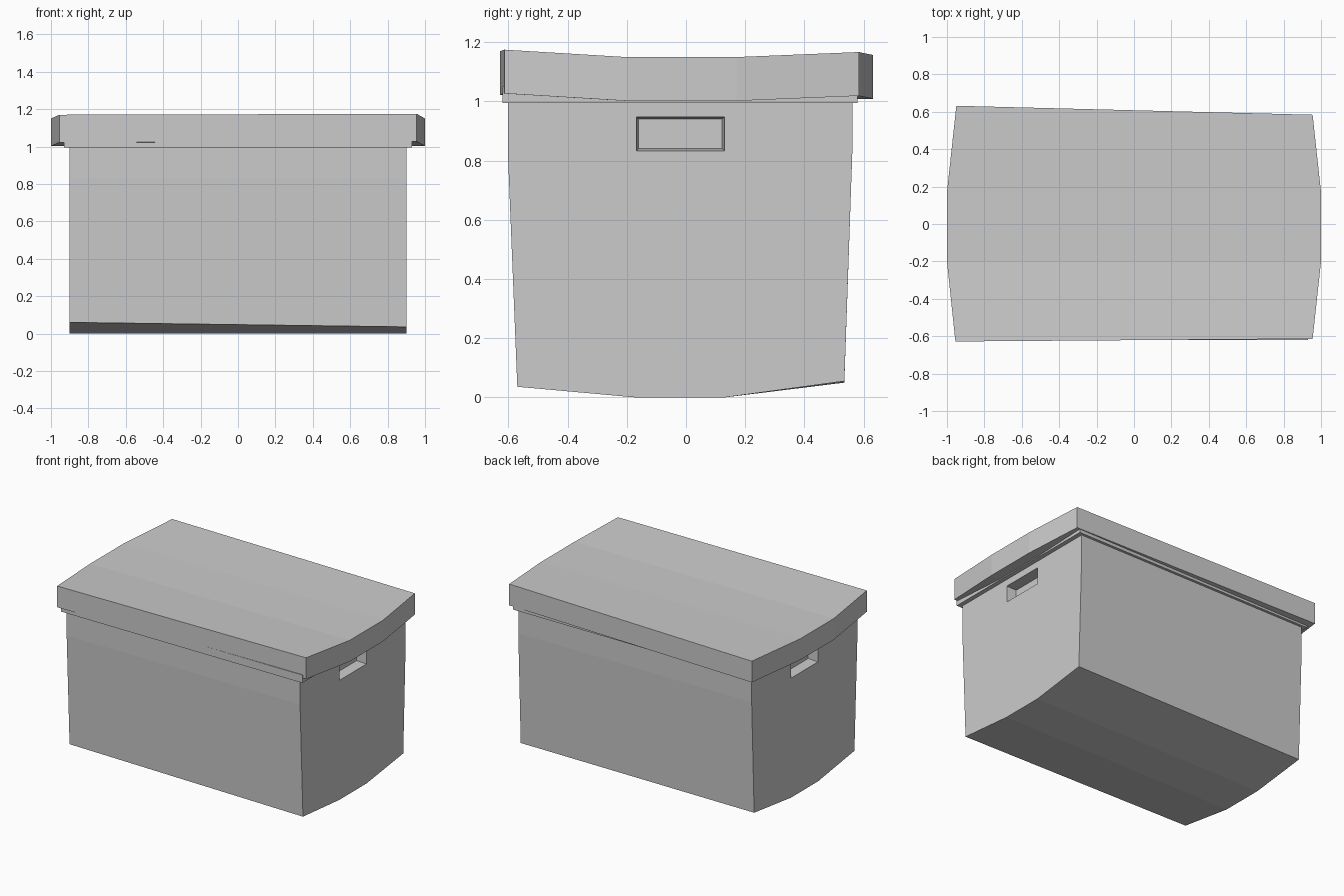
import bpy, bmesh

if "Cube" in bpy.data.objects:
    bpy.data.objects.remove(bpy.data.objects["Cube"])


def loft(name, left, right):
    """Solid between two eight-point end loops (four lower, four upper points)."""
    bm = bmesh.new()
    a = [bm.verts.new(p) for p in left]
    b = [bm.verts.new(p) for p in right]
    n = len(a)
    for i in range(n):
        j = (i + 1) % n
        bm.faces.new((a[i], a[j], b[j], b[i]))
    for i in range(n // 2 - 1):
        k = (i, i + 1, n - 2 - i, n - 1 - i)
        bm.faces.new([a[q] for q in k])
        bm.faces.new([b[q] for q in k])
    return finish(name, bm)


def finish(name, bm):
    bmesh.ops.recalc_face_normals(bm, faces=bm.faces)
    mesh = bpy.data.meshes.new(name)
    bm.to_mesh(mesh)
    bm.free()
    obj = bpy.data.objects.new(name, mesh)
    bpy.context.collection.objects.link(obj)
    return obj


def body_end(x, front_z, back_z):
    yz = [(-0.57, front_z), (-0.17, 0), (0.13, 0), (0.535, back_z),
          (0.562, 0.83), (0.562, 1.0), (-0.602, 1.0), (-0.602, 0.83)]
    return [(x, y, z) for y, z in yz]


def lid_end(points, height=0.148):
    low = [(x, y, z - height) for x, y, z in points]
    return low + points[::-1]


# Box body with sagging floor and tapered long walls
body = loft("box_body", body_end(-0.9, 0.06, 0.05), body_end(0.9, 0.036, 0.055))

# Handle recesses in both ends
for side, label in ((1, "right"), (-1, "left")):
    bm = bmesh.new()
    bmesh.ops.create_cube(bm, size=1)
    for v in bm.verts:
        outer = v.co.x > 0
        t = 0.0 if outer else 0.008
        y = 0.13 - t if v.co.y > 0 else -0.168 + t
        z = 0.948 - t if v.co.z > 0 else 0.833 + t
        v.co = (side * (0.901 if outer else 0.83), y, z)
    cutter = finish("handle_cutter_" + label, bm)
    cutter.hide_render = True
    cutter.hide_viewport = False
    cutter.display_type = 'WIRE'
    mod = body.modifiers.new("handle_" + label, 'BOOLEAN')
    mod.operation = 'DIFFERENCE'
    mod.solver = 'EXACT'
    mod.object = cutter

# Rim lip between the body and the lid
bm = bmesh.new()
bmesh.ops.create_cube(bm, size=1)
for v in bm.verts:
    v.co = (v.co.x * 1.86, v.co.y * 1.2 - 0.02, v.co.z * 0.055 + 1.0225)
finish("rim_lip", bm)

# Lid with dished top and bowed ends
loft("lid",
     lid_end([(-0.955, -0.628, 1.17), (-1, -0.2, 1.15), (-1, 0.17, 1.15), (-0.95, 0.632, 1.157)]),
     lid_end([(0.955, -0.614, 1.175), (1, -0.2, 1.15), (1, 0.17, 1.15), (0.955, 0.584, 1.167)]))
